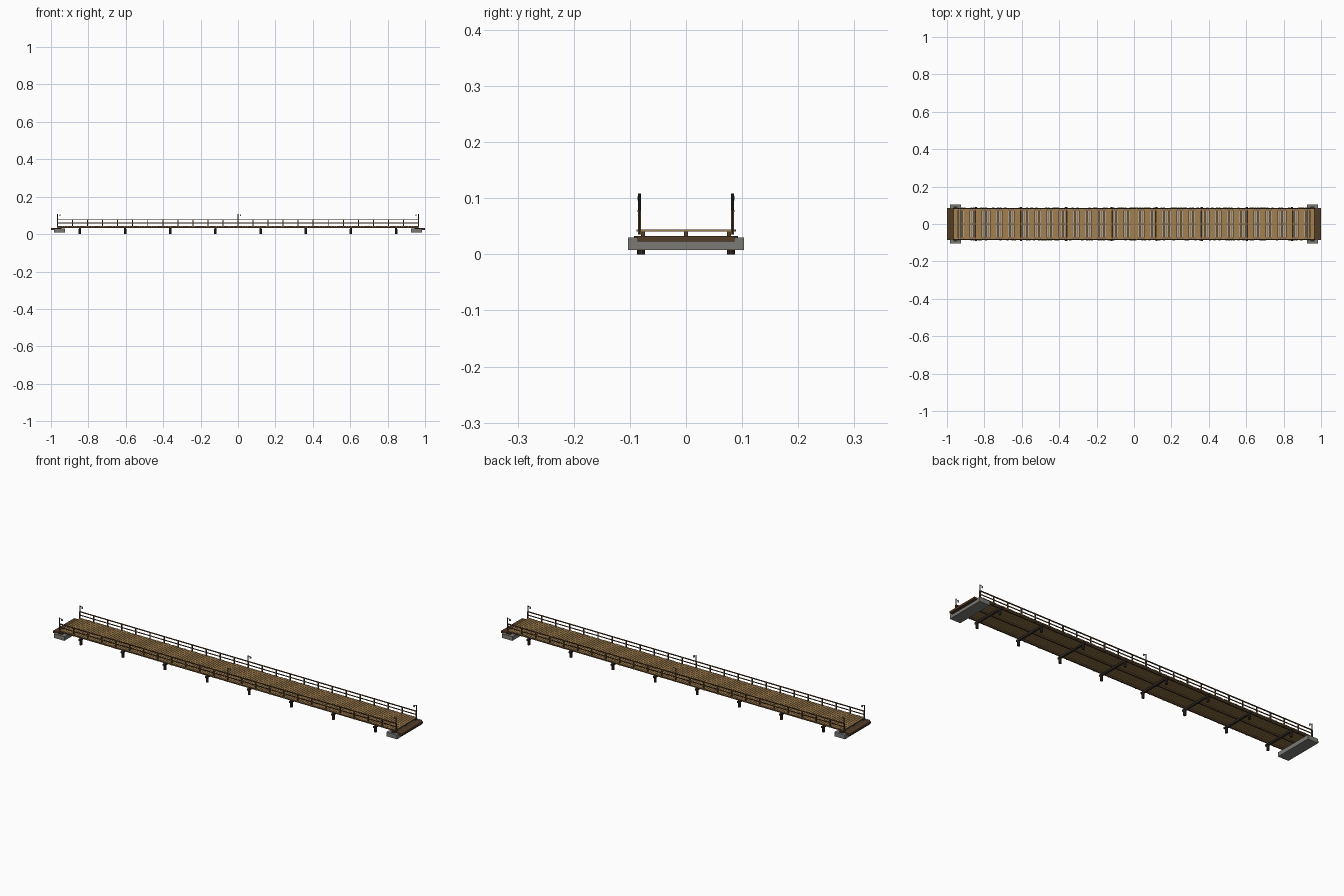
import bpy, bmesh, math, random
from mathutils import Matrix, Vector

if "Cube" in bpy.data.objects:
    bpy.data.objects.remove(bpy.data.objects["Cube"])

random.seed(4)


def mat(name, rgb):
    m = bpy.data.materials.new(name)
    m.diffuse_color = (*rgb, 1)
    m.use_nodes = True
    m.node_tree.nodes["Principled BSDF"].inputs["Base Color"].default_value = m.diffuse_color
    return m


PLANK = mat("plank_wood", (0.36, 0.215, 0.08))
BEAM = mat("beam_wood", (0.085, 0.045, 0.02))
RAIL = mat("rail_wood", (0.11, 0.06, 0.028))
PILE = mat("pile_wood", (0.035, 0.025, 0.018))
STONE = mat("concrete", (0.2, 0.195, 0.18))
METAL = mat("lamp_metal", (0.03, 0.03, 0.03))
GLASS = mat("lamp_glass", (0.6, 0.58, 0.5))


def finish(name, bm, material):
    mesh = bpy.data.meshes.new(name)
    bm.to_mesh(mesh)
    bm.free()
    mesh.materials.append(material)
    ob = bpy.data.objects.new(name, mesh)
    bpy.context.collection.objects.link(ob)
    return ob


def boxes(name, items, material):
    """One object from many boxes given as (centre, size)."""
    bm = bmesh.new()
    for c, s in items:
        bmesh.ops.create_cube(bm, size=1, matrix=Matrix.Translation(c) @ Matrix.Diagonal((*s, 1)))
    return finish(name, bm, material)


def cylinders(name, items, material, sides=10):
    """One object from upright cylinders given as (x, y, z0, z1, radius)."""
    bm = bmesh.new()
    for x, y, z0, z1, r in items:
        bmesh.ops.create_cone(bm, cap_ends=True, segments=sides, radius1=r, radius2=r, depth=z1 - z0,
                              matrix=Matrix.Translation((x, y, (z0 + z1) / 2)))
    return finish(name, bm, material)


HALF = 0.965
SIDES = (-1, 1)
bent_x = [-0.845 + i * 1.69 / 7 for i in range(8)]
post_x = [-HALF + i * 2 * HALF / 24 for i in range(25)]

# Deck planks with narrow gaps and slightly uneven ends
n = 150
pitch = 2 * HALF / n
boxes("deck_planks", [((-HALF + (i + 0.5) * pitch, random.uniform(-0.001, 0.001), 0.0425),
                       (pitch * 0.87, 0.174 + random.uniform(-0.002, 0.002), 0.003))
                      for i in range(n)], PLANK)

# Three long stringers under the planks
boxes("stringers", [((0, y, 0.037), (2 * HALF, 0.007, 0.008)) for y in (-0.077, 0, 0.077)], BEAM)

# Pile bents: cap beam and two piles each
boxes("bent_caps", [((x, 0, 0.0285), (0.011, 0.184, 0.009)) for x in bent_x], PILE)
cylinders("piles", [(x, s * 0.08, 0, 0.0285, 0.007) for x in bent_x for s in SIDES], PILE)

# End abutments, with the approach slabs resting on them
boxes("abutments", [((s * 0.954, 0, 0.0185), (0.06, 0.206, 0.022)) for s in SIDES], STONE)
boxes("approach_slabs", [((s * 0.973, 0, 0.028), (0.054, 0.172, 0.01)) for s in SIDES], BEAM)
boxes("bearing_sills", [((s * 0.954, 0, 0.0315), (0.02, 0.186, 0.003)) for s in SIDES], PILE)

# Railing posts and two rails on both sides
boxes("railing_posts", [((x, s * 0.083, 0.0565), (0.005, 0.005, 0.043))
                        for x in post_x for s in SIDES], RAIL)
boxes("railing_rails", [((0, s * 0.083, z), (2 * HALF, w, 0.0035))
                        for s in SIDES for z, w in ((0.077, 0.006), (0.0595, 0.004))], RAIL)

# Lamp posts with short arms and small lanterns
lamps = [(x, s * 0.083, d) for x, d in ((-HALF, 1), (0, 1), (HALF, -1)) for s in SIDES]
cylinders("lamp_posts", [(x, y, 0.036, 0.108, 0.0028) for x, y, d in lamps], METAL, 8)
boxes("lamp_arms", [((x + d * 0.007, y, 0.105), (0.016, 0.002, 0.002)) for x, y, d in lamps], METAL)
boxes("lanterns", [((x + d * 0.013, y, 0.1), (0.006, 0.006, 0.008)) for x, y, d in lamps], GLASS)
